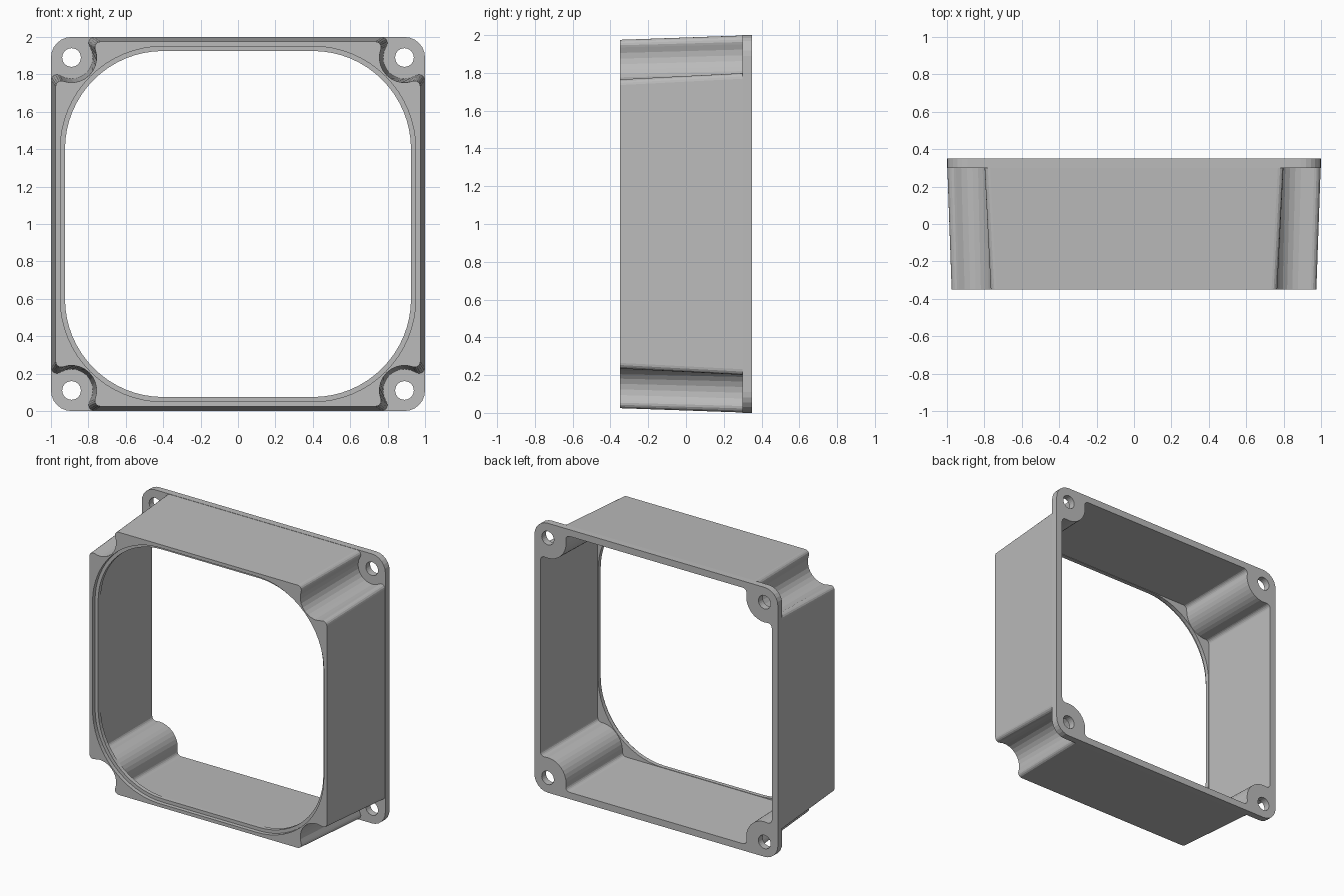
import bpy, bmesh
from math import pi, cos, sin, atan2, sqrt

if "Cube" in bpy.data.objects:
    bpy.data.objects.remove(bpy.data.objects["Cube"])

HOLE = 0.89                      # screw hole offset from the centre
FRONT, SHOULDER, BACK = -0.35, 0.30, 0.35

bm = bmesh.new()


def arc(cx, cy, r, a0, a1, n):
    angles = [a0 + (a1 - a0) * i / n for i in range(n + 1)]
    return [(cx + r * cos(a), cy + r * sin(a)) for a in angles]


def four_corners(corner):
    """Repeat one corner clockwise around the centre."""
    pts = list(corner)
    for _ in range(3):
        corner = [(z, -x) for x, z in corner]
        pts += corner
    return pts


def rounded_square(half, r, n):
    return four_corners(arc(half - r, half - r, r, pi / 2, 0, n))


def notched_square(half, r, f=0.03):
    """Square whose corners curve inward around the screw holes."""
    cz = half - f
    cx = HOLE - sqrt((r + f) ** 2 - (cz - HOLE) ** 2)
    a = atan2(HOLE - cz, HOLE - cx)
    fillet = arc(cx, cz, f, pi / 2, a, 5)
    scoop = arc(HOLE, HOLE, r, pi + a, 1.5 * pi - a, 10)
    return four_corners(fillet + scoop[1:-1] + [(z, x) for x, z in reversed(fillet)])


def loop(pts, y):
    return [bm.verts.new((x, y, z + 1)) for x, z in pts]


def wall(a, b):
    for i in range(len(a)):
        j = (i + 1) % len(a)
        bm.faces.new((a[i], a[j], b[j], b[i]))


def plate(loops):
    """Fill the flat area between an outer loop and the loops inside it."""
    edges = []
    for vs in loops:
        for i in range(len(vs)):
            pair = (vs[i - 1], vs[i])
            edges.append(bm.edges.get(pair) or bm.edges.new(pair))
    bmesh.ops.triangle_fill(bm, edges=edges, use_beauty=True, normal=(0, 1, 0))


# Tapered housing, outside and inside
outer_front = loop(notched_square(0.975, 0.134), FRONT)
outer_back = loop(notched_square(0.998, 0.114), SHOULDER)
inner_front = loop(notched_square(0.928, 0.165), -0.29)
inner_back = loop(notched_square(0.95, 0.15), BACK)
wall(outer_front, outer_back)
wall(inner_front, inner_back)

# Front opening with a shallow recessed step
recess_top = loop(rounded_square(0.95, 0.55, 16), FRONT)
recess_floor = loop(rounded_square(0.95, 0.55, 16), -0.32)
opening_front = loop(rounded_square(0.925, 0.525, 16), -0.32)
opening_back = loop(rounded_square(0.925, 0.525, 16), -0.29)
wall(recess_top, recess_floor)
wall(opening_front, opening_back)
plate([outer_front, recess_top])
plate([recess_floor, opening_front])
plate([inner_front, opening_back])

# Mounting flange with four screw holes
flange_front = loop(rounded_square(1, 0.11, 6), SHOULDER)
flange_back = loop(rounded_square(1, 0.11, 6), BACK)
wall(flange_front, flange_back)
holes_front, holes_back = [], []
for sx in (-1, 1):
    for sz in (-1, 1):
        circle = arc(sx * HOLE, sz * HOLE, 0.05, 0, 2 * pi, 24)[:-1]
        holes_front.append(loop(circle, SHOULDER))
        holes_back.append(loop(circle, BACK))
        wall(holes_front[-1], holes_back[-1])
plate([flange_front, outer_back] + holes_front)
plate([flange_back, inner_back] + holes_back)

bmesh.ops.recalc_face_normals(bm, faces=bm.faces)
mesh = bpy.data.meshes.new("duct_spacer")
bm.to_mesh(mesh)
bm.free()
spacer = bpy.data.objects.new("duct_spacer", mesh)
bpy.context.collection.objects.link(spacer)

# Plain grey plastic
grey = bpy.data.materials.new("plain_grey")
grey.use_nodes = True
colour = (0.5, 0.5, 0.5, 1)
grey.diffuse_color = colour
grey.node_tree.nodes["Principled BSDF"].inputs["Base Color"].default_value = colour
mesh.materials.append(grey)
